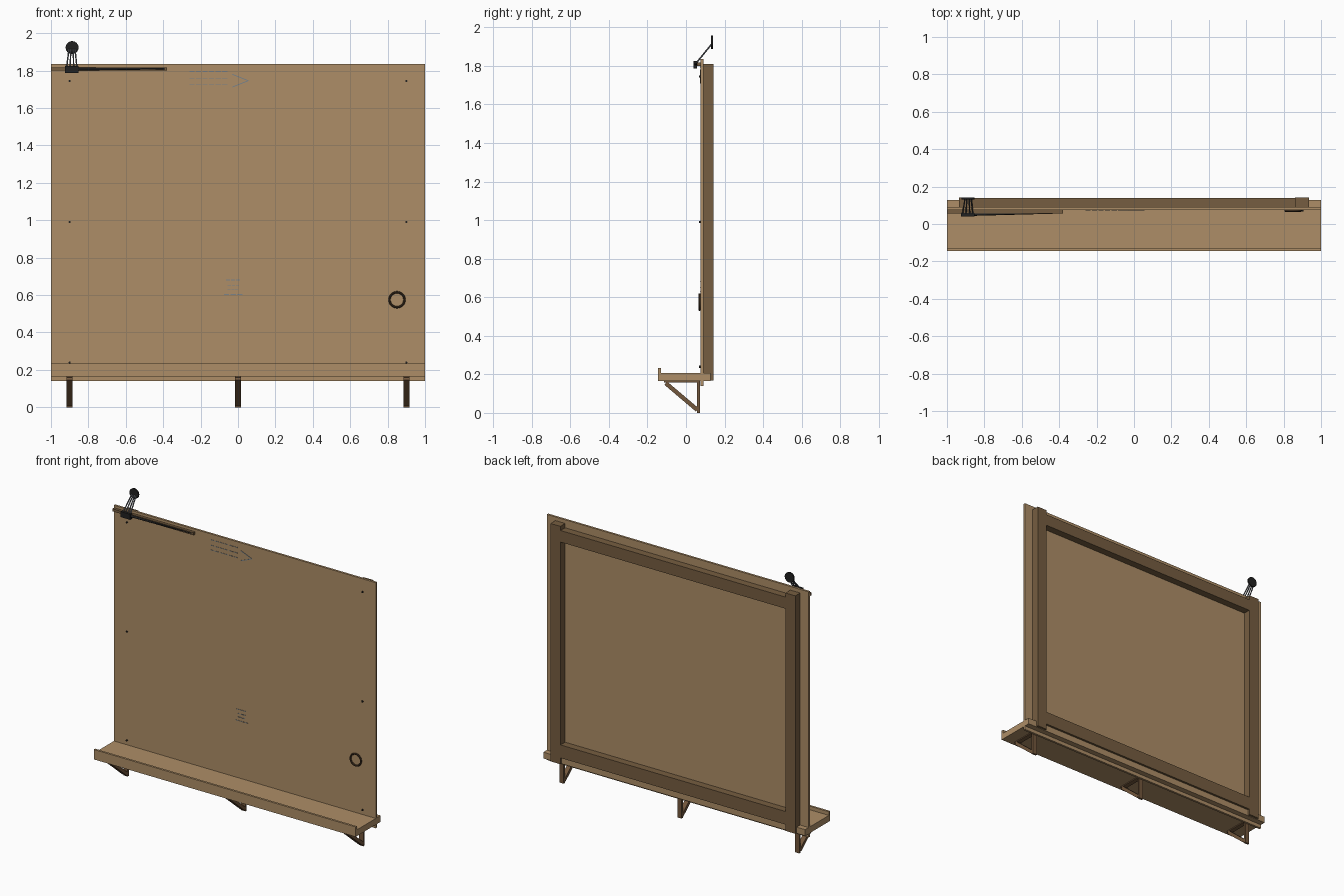
import bpy, math
from mathutils import Vector

cube = bpy.data.objects.get("Cube")
if cube:
    bpy.data.objects.remove(cube, do_unlink=True)


def material(name, rgb):
    m = bpy.data.materials.new(name)
    m.use_nodes = True
    m.diffuse_color = (*rgb, 1)
    m.node_tree.nodes["Principled BSDF"].inputs["Base Color"].default_value = (*rgb, 1)
    return m


WOOD = material("light wood", (0.42, 0.27, 0.135))
FRAME = material("dark wood", (0.18, 0.11, 0.052))
BRACKET = material("bracket brown", (0.17, 0.095, 0.045))
RING = material("ring brown", (0.06, 0.035, 0.018))
BLACK = material("black metal", (0.015, 0.015, 0.015))
STEEL = material("grey steel", (0.13, 0.14, 0.16))
MARK = material("blue grey mark", (0.2, 0.23, 0.25))


def finish(name, mat):
    o = bpy.context.object
    o.name = name
    o.data.materials.append(mat)
    return o


def box(name, mat, x, y, z):
    """Box from its (low, high) extent on each axis."""
    bpy.ops.mesh.primitive_cube_add(size=1)
    o = finish(name, mat)
    o.location = [(a + b) / 2 for a, b in (x, y, z)]
    o.scale = [b - a for a, b in (x, y, z)]
    return o


def rod(name, mat, a, b, r1, r2=None, sides=8):
    a, b = Vector(a), Vector(b)
    bpy.ops.mesh.primitive_cone_add(vertices=sides, radius1=r1, radius2=r1 if r2 is None else r2,
                                    depth=(b - a).length, location=(a + b) / 2)
    o = finish(name, mat)
    o.rotation_euler = (b - a).to_track_quat('Z', 'Y').to_euler()
    bpy.ops.object.shade_smooth_by_angle(angle=math.radians(50))
    return o


def bar(name, mat, a, b, width, thick):
    """Flat bar between two points, width running along x for bars in the yz plane."""
    a, b = Vector(a), Vector(b)
    d = b - a
    bpy.ops.mesh.primitive_cube_add(size=1, location=(a + b) / 2)
    o = finish(name, mat)
    o.scale = (width, thick, d.length)
    o.rotation_euler = (math.atan2(-d.y, d.z) if abs(d.x) < 1e-6 else 0,
                        math.atan2(d.x, d.z) if abs(d.x) > 1e-6 else 0, 0)
    return o


# Main panel
box("panel", WOOD, (-1, 1), (0.075, 0.09), (0.14, 1.835))

# Back frame
for side, s in (("left", 1), ("right", -1)):
    box(side + "_post", FRAME, sorted((s * 0.86, s * 0.935)), (0.09, 0.143), (0.168, 1.81))
box("top_rail", FRAME, (-0.86, 0.86), (0.09, 0.14), (1.70, 1.78))
box("bottom_rail", FRAME, (-0.86, 0.86), (0.09, 0.14), (0.21, 0.30))

# Shelf with front lip and the strip behind the panel
box("shelf", WOOD, (-1, 1), (-0.135, 0.075), (0.165, 0.208))
box("shelf_lip", WOOD, (-1, 1), (-0.145, -0.13), (0.165, 0.233))
box("back_strip", WOOD, (-1, 1), (0.09, 0.128), (0.165, 0.208))

# Three triangular shelf brackets
for x, side in ((-0.9, "right"), (0, "middle"), (0.9, "left")):
    w = (x - 0.016, x + 0.016)
    box(side + "_bracket_leg", BRACKET, w, (0.058, 0.072), (0, 0.166))
    box(side + "_bracket_arm", BRACKET, w, (-0.115, 0.07), (0.158, 0.166))
    bar(side + "_bracket_brace", BRACKET, (x, -0.105, 0.154), (x, 0.058, 0.016), 0.032, 0.022)

# Screws at the panel sides
for x in (-0.9, 0.9):
    for z in (0.24, 0.99, 1.745):
        rod("screw", BLACK, (x, 0.068, z), (x, 0.077, z), 0.006)

# Ring on the panel
bpy.ops.mesh.primitive_torus_add(major_segments=32, minor_segments=8, major_radius=0.04,
                                 minor_radius=0.006, location=(0.85, 0.07, 0.575),
                                 rotation=(math.pi / 2, 0, 0))
finish("ring", RING)
bpy.ops.object.shade_smooth_by_angle()

# Thin dashed marks and a pointer on the panel
def dashes(x0, x1, z, count):
    step = (x1 - x0) / count
    for i in range(count):
        x = x0 + i * step
        box("dash", MARK, (x, x + step * 0.8), (0.073, 0.076), (z - 0.002, z + 0.002))


for z in (1.795, 1.757, 1.725):
    dashes(-0.26, -0.05, z, 6)
for x0, x1, z in ((-0.065, 0.015, 0.68), (-0.055, 0.01, 0.652),
                  (-0.055, 0.005, 0.628), (-0.075, 0.03, 0.603)):
    dashes(x0, x1, z, 3)
for z in (1.78, 1.712):
    bar("pointer_stroke", MARK, (-0.03, 0.0745, z), (0.055, 0.0745, 1.746), 0.005, 0.003)

# Top ledge with a tapered stick
box("top_ledge", FRAME, (-1, -0.38), (0.057, 0.076), (1.80, 1.818))
rod("stick", BLACK, (-0.92, 0.05, 1.808), (-0.39, 0.06, 1.81), 0.008, 0.004)

# Clip with splayed wires and a round head
box("clip", BLACK, (-0.925, -0.852), (0.04, 0.058), (1.787, 1.825))
for x in (-0.918, -0.899, -0.878, -0.86):
    top = -0.887 + (x + 0.888) * 0.55
    rod("clip_wire", STEEL, (x, 0.045, 1.805), (top, 0.136, 1.917), 0.004, sides=6)
rod("clip_head", BLACK, (-0.887, 0.131, 1.923), (-0.887, 0.141, 1.923), 0.035, sides=16)
